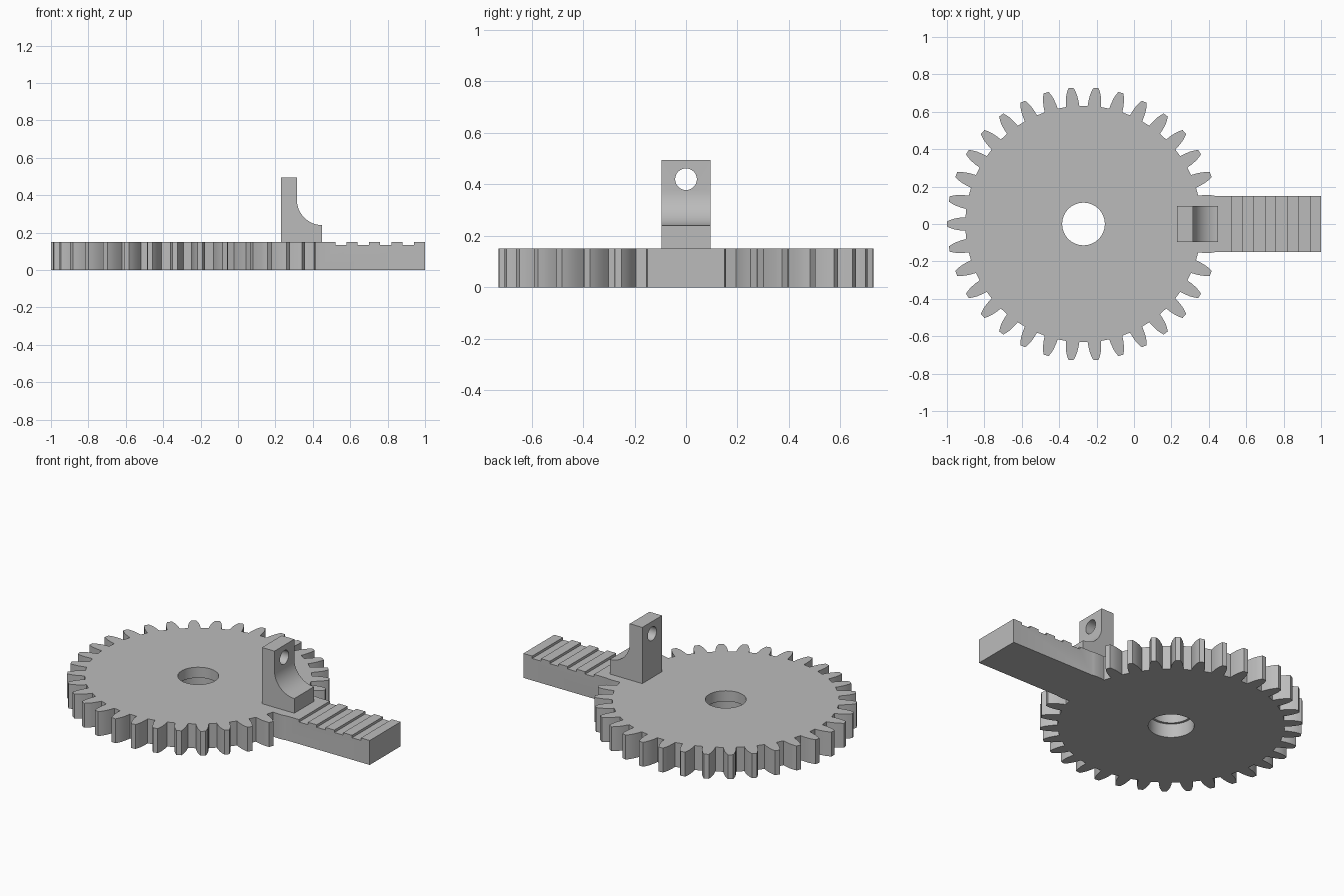
import bpy
import bmesh
from math import cos, sin, pi
from mathutils import Matrix, Vector

cube = bpy.data.objects.get("Cube")
if cube:
    bpy.data.objects.remove(cube, do_unlink=True)

grey = bpy.data.materials.new("light_grey")
grey.use_nodes = True
grey.diffuse_color = (0.5, 0.5, 0.5, 1)
grey.node_tree.nodes["Principled BSDF"].inputs["Base Color"].default_value = (0.5, 0.5, 0.5, 1)

GEAR_X = -0.27
THICK = 0.15
TEETH = 34


def prism(name, points, offset):
    """Extrude a closed outline of 3D points along offset."""
    bm = bmesh.new()
    face = bm.faces.new([bm.verts.new(p) for p in points])
    ext = bmesh.ops.extrude_face_region(bm, geom=[face])
    moved = [v for v in ext["geom"] if isinstance(v, bmesh.types.BMVert)]
    bmesh.ops.translate(bm, verts=moved, vec=Vector(offset))
    bmesh.ops.recalc_face_normals(bm, faces=bm.faces)
    mesh = bpy.data.meshes.new(name)
    bm.to_mesh(mesh)
    bm.free()
    mesh.materials.append(grey)
    obj = bpy.data.objects.new(name, mesh)
    bpy.context.collection.objects.link(obj)
    return obj


def cylinder(name, radius, depth, matrix):
    bm = bmesh.new()
    bmesh.ops.create_cone(bm, cap_ends=True, segments=64, radius1=radius,
                          radius2=radius, depth=depth, matrix=matrix)
    mesh = bpy.data.meshes.new(name)
    bm.to_mesh(mesh)
    bm.free()
    mesh.materials.append(grey)
    obj = bpy.data.objects.new(name, mesh)
    bpy.context.collection.objects.link(obj)
    return obj


def combine(target, tool, operation):
    """Apply a boolean and remove the tool object."""
    mod = target.modifiers.new("cut", 'BOOLEAN')
    mod.operation = operation
    mod.solver = 'EXACT'
    mod.object = tool
    graph = bpy.context.evaluated_depsgraph_get()
    mesh = bpy.data.meshes.new_from_object(target.evaluated_get(graph))
    target.modifiers.clear()
    target.data = mesh
    bpy.data.objects.remove(tool, do_unlink=True)


# Gear outline: each tooth is a mirrored flank of (radius, half width)
flank = [(0.632, 0.036), (0.66, 0.034), (0.69, 0.029), (0.712, 0.022), (0.73, 0.014)]
tooth = [(r, -w) for r, w in flank] + [(r, w) for r, w in reversed(flank)]
outline = []
for i in range(TEETH):
    a = 2 * pi * i / TEETH
    for r, w in tooth:
        t = a + w / r
        outline.append((GEAR_X + r * cos(t), r * sin(t), 0))
gear = prism("gear_with_arm", outline, (0, 0, THICK))

# Arm with four shallow grooves across its top
side = [(0.2, 0), (1, 0), (1, THICK)]
for i in range(4):
    x = 0.94 - 0.12 * i
    side += [(x, THICK), (x, 0.135), (x - 0.06, 0.135), (x - 0.06, THICK)]
side.append((0.2, THICK))
arm = prism("arm", [(x, -0.15, z) for x, z in side], (0, 0.3, 0))
combine(gear, arm, 'UNION')

# Axle hole, wider in the lower part
combine(gear, cylinder("bore", 0.114, 1, Matrix.Translation((GEAR_X, 0, 0))), 'DIFFERENCE')
combine(gear, cylinder("counterbore", 0.128, 0.17, Matrix.Translation((GEAR_X, 0, 0))), 'DIFFERENCE')

# Upright bracket with a concave fillet and a cross hole
shape = [(0.45, THICK), (0.23, THICK), (0.23, 0.495), (0.315, 0.495)]
for i in range(17):
    a = pi + pi / 2 * i / 16
    shape.append((0.45 + 0.135 * cos(a), 0.375 + 0.135 * sin(a)))
bracket = prism("bracket", [(x, -0.096, z) for x, z in shape], (0, 0.192, 0))
across = Matrix.Translation((0.27, 0, 0.42)) @ Matrix.Rotation(pi / 2, 4, 'Y')
combine(bracket, cylinder("pin_hole", 0.042, 0.4, across), 'DIFFERENCE')

# Smooth curved walls, keep edges sharp
for obj in (gear, bracket):
    bpy.ops.object.select_all(action='DESELECT')
    obj.select_set(True)
    bpy.context.view_layer.objects.active = obj
    bpy.ops.object.shade_smooth_by_angle(angle=pi / 6)
